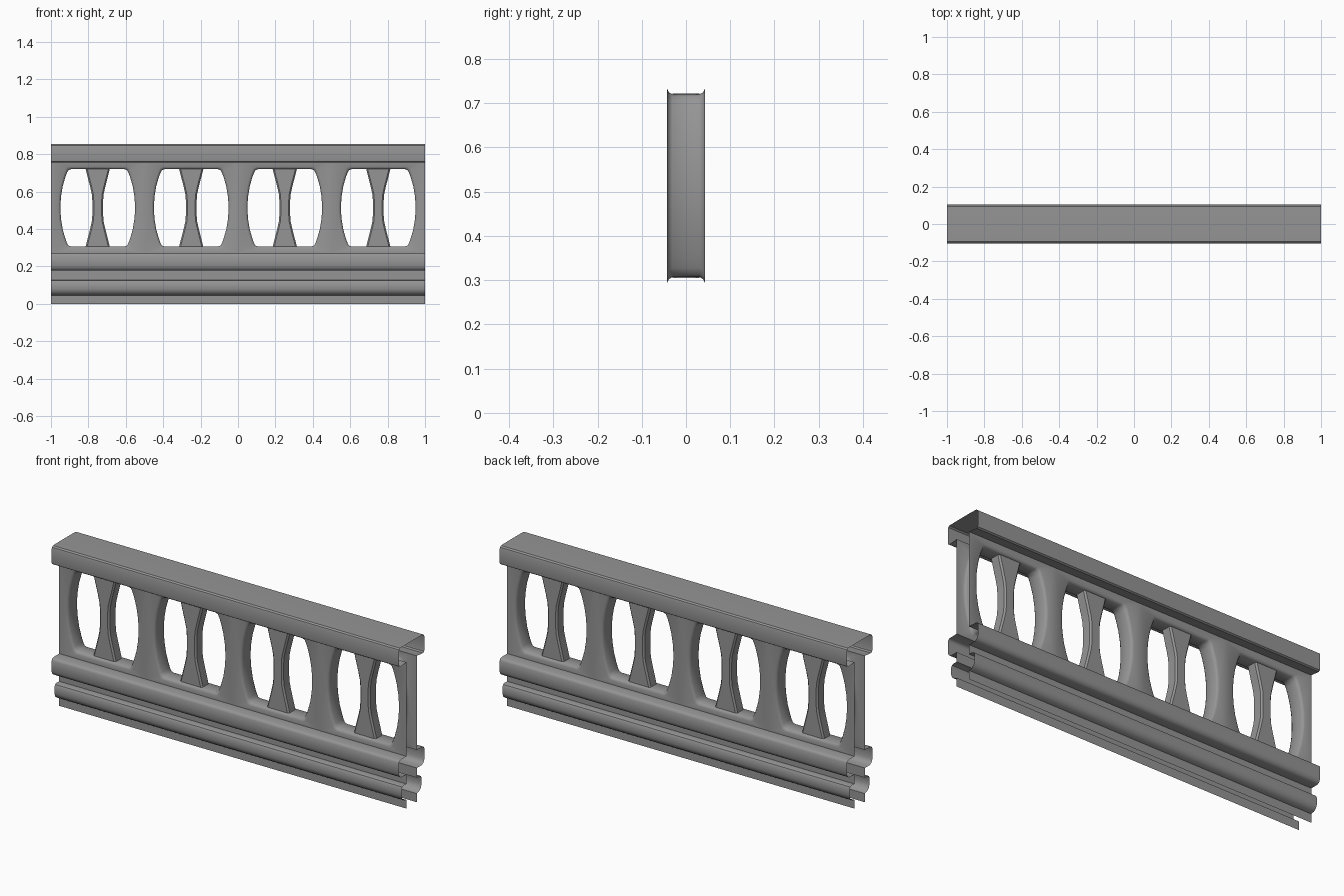
import bpy, bmesh, math

if "Cube" in bpy.data.objects:
    bpy.data.objects.remove(bpy.data.objects["Cube"])

stone = bpy.data.materials.new("grey_stone")
stone.diffuse_color = (0.30, 0.30, 0.30, 1)
stone.use_nodes = True
stone.node_tree.nodes["Principled BSDF"].inputs["Base Color"].default_value = stone.diffuse_color


def finish(name, bm, recalc=False, angle=35):
    if recalc:
        bmesh.ops.remove_doubles(bm, verts=bm.verts[:], dist=1e-5)
        bmesh.ops.recalc_face_normals(bm, faces=bm.faces[:])
    me = bpy.data.meshes.new(name)
    bm.to_mesh(me)
    bm.free()
    me.materials.append(stone)
    ob = bpy.data.objects.new(name, me)
    bpy.context.collection.objects.link(ob)
    bpy.ops.object.select_all(action='DESELECT')
    ob.select_set(True)
    bpy.context.view_layer.objects.active = ob
    bpy.ops.object.shade_smooth_by_angle(angle=math.radians(angle))
    return ob


def extrude_profile(name, pts):
    """Open moulding sheet along x; pts are (y, z), going up on the front side."""
    bm = bmesh.new()
    rows = [[bm.verts.new((x, y, z)) for x in (-1, 1)] for y, z in pts]
    for a, b in zip(rows, rows[1:]):
        bm.faces.new((a[0], a[1], b[1], b[0]))
    return finish(name, bm)


T = 0.043                 # half thickness of the wall
Z0, Z1 = 0.272, 0.762     # panel bottom and top
ZC = 0.5135               # centre height of the openings

# top rail: front underside, up, over the top, down the back
rail = [(-T, Z1), (-0.095, 0.757), (-0.103, 0.762), (-0.105, 0.772),
        (-0.105, 0.838), (-0.102, 0.848), (-0.094, 0.854), (-0.05, 0.855)]
extrude_profile("top_rail", rail + [(-y, z) for y, z in reversed(rail)])

# base mouldings, open at the bottom and the ends
base = [(-T, 0.0), (-T, 0.045), (-0.062, 0.05), (-0.076, 0.062), (-0.082, 0.08),
        (-0.082, 0.112), (-0.076, 0.124), (-0.066, 0.128), (-T, 0.128),
        (-T, 0.178), (-0.085, 0.178), (-0.098, 0.186), (-0.105, 0.202),
        (-0.105, 0.258), (-0.100, 0.267), (-0.092, 0.271), (-T, Z0)]
extrude_profile("front_base_moulding", base)
extrude_profile("back_base_moulding", [(-y, z) for y, z in reversed(base)])

# one quarter of an opening outline: fractions of half width and half height
quarter = [(0, 1), (0.72, 1), (0.79, 0.975), (0.83, 0.90), (0.875, 0.78),
           (0.94, 0.56), (0.985, 0.30), (1, 0.10)]


def right_side(inset):
    hw, hh = 0.212 - inset, 0.2195 - inset
    up = [(a * hw, b * hh) for a, b in quarter]
    return up + [(a, -b) for a, b in reversed(up)]


# pierced wall with four openings and their reveals
bm = bmesh.new()
layers = [(-T, 0), (-0.039, 0.008), (-0.031, 0.013),
          (0.031, 0.013), (0.039, 0.008), (T, 0)]
for cx in (-0.75, -0.25, 0.25, 0.75):
    for s in (-1, 1):
        for y in (-T, T):
            outer = [(cx, Z0), (cx + s * 0.25, Z0), (cx + s * 0.25, Z1), (cx, Z1)]
            pts = outer + [(cx + s * a, ZC + b) for a, b in right_side(0)]
            bm.faces.new([bm.verts.new((x, y, z)) for x, z in pts])
        loops = [[bm.verts.new((cx + s * a, y, ZC + b)) for a, b in right_side(i)]
                 for y, i in layers]
        for p, q in zip(loops, loops[1:]):
            for k in range(len(p) - 1):
                bm.faces.new((p[k], p[k + 1], q[k + 1], q[k]))
finish("pierced_wall", bm, True, 40)

# waisted balusters with chamfered corners: (height offset, half width)
rows = [(0.209, 0.065), (0.165, 0.054), (0.115, 0.041), (0.075, 0.032), (0.04, 0.029)]
rows = rows + [(-z, w) for z, w in reversed(rows)]
for n, cx in enumerate((-0.75, -0.25, 0.25, 0.75)):
    bm = bmesh.new()
    rings = []
    for z, w in rows:
        d, c = 0.031, 0.008
        q = [(w, d - c), (w - c, d)]
        ring = q + [(-x, y) for x, y in reversed(q)]
        ring += [(-x, -y) for x, y in ring]
        rings.append([bm.verts.new((cx + x, y, ZC + z)) for x, y in ring])
    for p, q in zip(rings, rings[1:]):
        for k in range(8):
            bm.faces.new((p[k], p[(k + 1) % 8], q[(k + 1) % 8], q[k]))
    finish("baluster_%d" % (n + 1), bm, True, 30)
